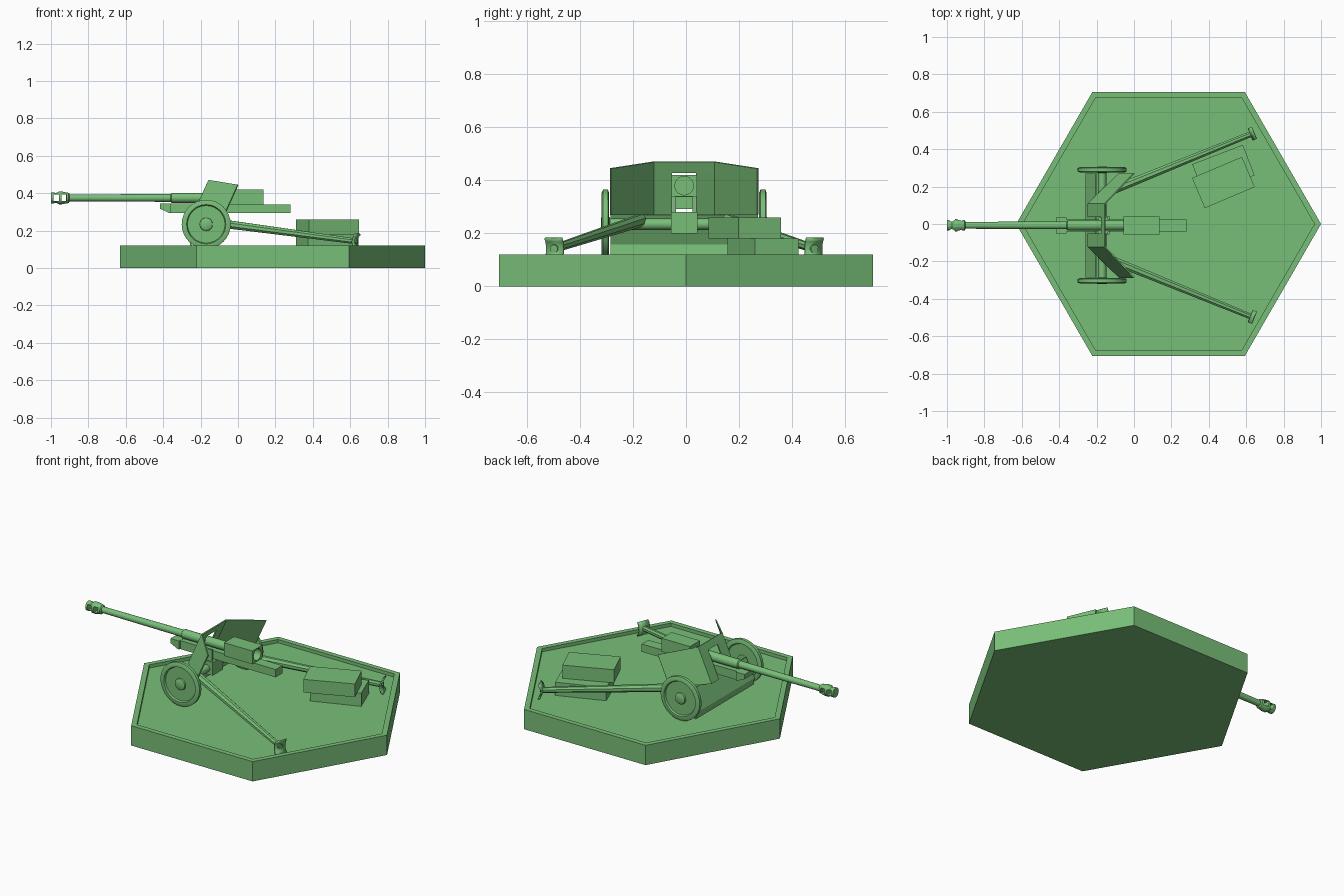
import bpy, bmesh
from math import cos, sin, pi, radians
from mathutils import Vector, Matrix

if "Cube" in bpy.data.objects:
    bpy.data.objects.remove(bpy.data.objects["Cube"])

MAT = bpy.data.materials.new("green")
MAT.diffuse_color = (0.19, 0.52, 0.19, 1)
MAT.use_nodes = True
MAT.node_tree.nodes["Principled BSDF"].inputs["Base Color"].default_value = MAT.diffuse_color
CY = -0.007   # gun centre line
BZ = 0.375    # bore height


def finish(name, bm, smooth=False):
    bmesh.ops.remove_doubles(bm, verts=bm.verts, dist=1e-5)
    bmesh.ops.recalc_face_normals(bm, faces=bm.faces)
    me = bpy.data.meshes.new(name)
    bm.to_mesh(me)
    bm.free()
    ob = bpy.data.objects.new(name, me)
    bpy.context.collection.objects.link(ob)
    me.materials.append(MAT)
    if smooth:
        bpy.context.view_layer.objects.active = ob
        bpy.ops.object.select_all(action='DESELECT')
        ob.select_set(True)
        bpy.ops.object.shade_smooth_by_angle(angle=radians(35))
    return ob


def lathe(name, prof, n, origin=(0, 0, 0), axis=(0, 0, 1), smooth=False):
    """Spin (radius, height) points around an axis."""
    bm = bmesh.new()
    rot = Vector((0, 0, 1)).rotation_difference(Vector(axis).normalized())
    rings = []
    for r, t in prof:
        ring = []
        for i in range(n if r else 1):
            a = 2 * pi * i / n
            p = rot @ Vector((r * cos(a), r * sin(a), t)) + Vector(origin)
            ring.append(bm.verts.new(p))
        rings.append(ring)
    for a, b in zip(rings, rings[1:]):
        for i in range(n):
            f = []
            for v in (a[i % len(a)], a[(i + 1) % len(a)], b[(i + 1) % len(b)], b[i % len(b)]):
                if v not in f:
                    f.append(v)
            if len(f) > 2:
                bm.faces.new(f)
    return finish(name, bm, smooth)


def box(name, lo, hi, turn=0):
    bm = bmesh.new()
    lo, hi = Vector(lo), Vector(hi)
    m = (Matrix.Translation((lo + hi) / 2) @ Matrix.Rotation(radians(turn), 4, 'Z')
         @ Matrix.Diagonal((*(hi - lo), 1)))
    bmesh.ops.create_cube(bm, size=1, matrix=m)
    return finish(name, bm)


def extrude_xz(name, pts, y0, y1):
    """Side outline in x, z pulled across y."""
    bm = bmesh.new()
    f = bm.faces.new([bm.verts.new((x, y0, z)) for x, z in pts])
    r = bmesh.ops.extrude_face_region(bm, geom=[f])
    bmesh.ops.translate(bm, vec=(0, y1 - y0, 0),
                        verts=[v for v in r['geom'] if isinstance(v, bmesh.types.BMVert)])
    return finish(name, bm)


def cut(ob, tool):
    m = ob.modifiers.new("cut", 'BOOLEAN')
    m.operation, m.solver, m.object = 'DIFFERENCE', 'EXACT', tool
    tool.hide_render = True
    tool.display_type = 'WIRE'


# hexagonal base with a raised rim
lathe("base", [(0, 0), (.815, 0), (.815, .12), (.78, .12), (.78, .1), (0, .1)], 6, (.185, 0, 0))

# two stacked crates
for name, y, z, turn in (("lower_crate", .29, .1, 21), ("upper_crate", .222, .18, 23)):
    box(name, (.478 - .145, y - .0875, z), (.478 + .145, y + .0875, z + .08), turn)

# barrel, sleeve and muzzle brake
lathe("barrel", [(0, -.92), (.018, -.92), (.021, -.36), (.027, -.355), (.027, -.04), (0, -.04)],
      20, (0, CY, BZ), (1, 0, 0), True)
brake = lathe("muzzle_brake", [(0, -1), (.029, -1), (.029, -.985), (.026, -.972), (.034, -.958),
                               (.034, -.942), (.029, -.915), (.027, -.905), (.02, -.9), (0, -.9)],
              16, (0, CY, BZ), (1, 0, 0))
for i, (a, b) in enumerate(((-.987, -.958), (-.945, -.917))):
    cut(brake, box(f"brake_window_cutter_{i}", (a, CY - .1, BZ - .017), (b, CY + .1, BZ + .017)))

# breech with a round bore in the back
breech = box("breech", (-.055, CY - .048, .34), (.135, CY + .048, .42))
cut(breech, lathe("bore_cutter", [(0, 0), (.035, 0), (.035, .2), (0, .2)], 20,
                  (.04, CY, .38), (1, 0, 0)))

# recoil cradle under the barrel
extrude_xz("cradle", [(-.37, .345), (-.37, .293), (.28, .293), (.28, .34)], CY - .032, CY + .032)
extrude_xz("cradle_nose", [(-.418, .346), (-.418, .318), (-.37, .295), (-.36, .295), (-.36, .346)],
           CY - .043, CY + .043)


# folded shield with a slot for the gun
def shield_point(y, z):
    return (-.155 + (z - .47) * .45 + max(0, abs(y) - .115) * 1.02, CY + y, z)


bm = bmesh.new()
panels = [[(-.115, .43), (-.045, .43), (.045, .43), (.115, .43), (.115, .47), (-.115, .47)]]
for s in (1, -1):
    panels.append([(s * .045, .27), (s * .115, .27), (s * .115, .43), (s * .045, .43)])
    panels.append([(s * .115, .27), (s * .278, .27), (s * .278, .445), (s * .115, .47), (s * .115, .43)])
for p in panels:
    bm.faces.new([bm.verts.new(shield_point(*q)) for q in p])
shield = finish("shield", bm)
sol = shield.modifiers.new("thickness", 'SOLIDIFY')
sol.thickness, sol.offset = .007, 0

# apron plate below the shield, axle and pedestal
extrude_xz("apron", [(-.205, .272), (-.26, .16), (-.255, .12), (-.247, .12), (-.252, .158), (-.197, .27)],
           CY - .278, CY + .278)
lathe("axle", [(0, -.285), (.022, -.285), (.022, .285), (0, .285)], 12, (-.17, CY, .235), (0, 1, 0), True)
box("pedestal", (-.2, CY - .05, .2), (-.13, CY + .05, .28))
for s in (-1, 1):
    box("cradle_bracket", (-.19, CY + s * .037 - .006, .24), (-.14, CY + s * .037 + .006, .35))

# wheels, trails and spades on both sides
half = [(0, .017), (.024, .017), (.033, .012), (.035, .004), (.1, .004), (.105, .014), (.12, .014), (.131, .009)]
wheel = half + [(r, -t) for r, t in reversed(half)]
for s, side in ((1, "left"), (-1, "right")):
    lathe(f"{side}_wheel", wheel, 32, (-.17, CY + s * .297, .234), (0, 1, 0), True)

    a, b = Vector((-.17, CY + s * .165, .249)), Vector((.635, CY + s * .492, .142))
    d = b - a
    lathe(f"{side}_trail", [(0, 0), (.025, 0), (.016, d.length), (0, d.length)], 8, a, d)

    # curved spade plate across the trail end
    u = Vector((d.x, d.y, 0)).normalized()
    w = Vector((-u.y, u.x, 0))
    foot = Vector((.632, CY + s * .49, .141))
    bm = bmesh.new()
    rows = []
    for k in range(7):
        t = radians(-50 + 100 * k / 6)
        c = foot + u * (.05 * cos(t) - .042) * -1 + Vector((0, 0, .054 * sin(t)))
        rows.append([bm.verts.new(c + w * e) for e in (-.035, .035)])
    for p, q in zip(rows, rows[1:]):
        bm.faces.new((p[0], p[1], q[1], q[0]))
    spade = finish(f"{side}_spade", bm, True)
    m = spade.modifiers.new("thickness", 'SOLIDIFY')
    m.thickness, m.offset = .008, 0
